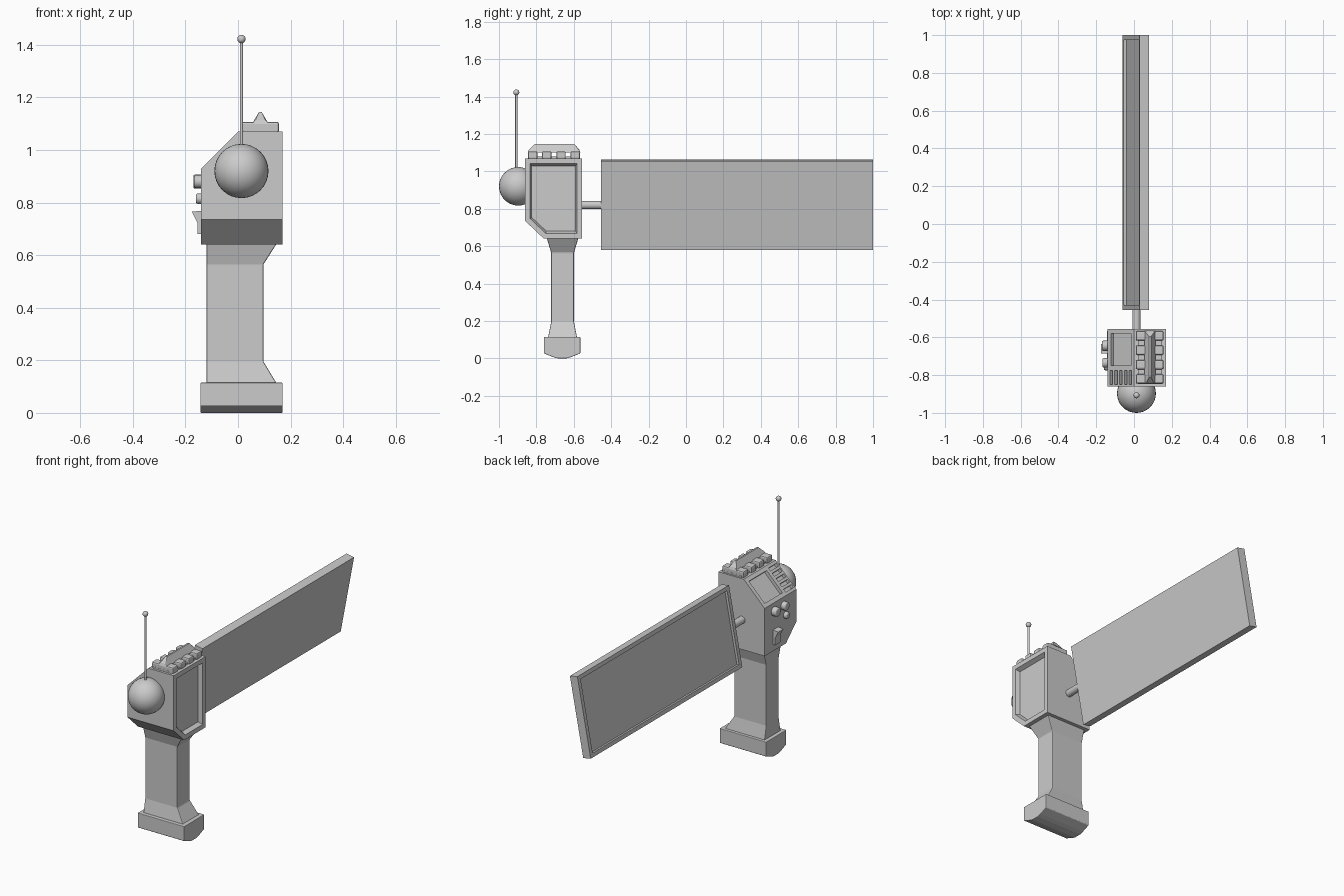
import bpy, bmesh, math
from mathutils import Vector, Matrix

if "Cube" in bpy.data.objects:
    bpy.data.objects.remove(bpy.data.objects["Cube"])


def finish(bm, name, bevel=0.0, smooth=False):
    bmesh.ops.recalc_face_normals(bm, faces=bm.faces[:])
    me = bpy.data.meshes.new(name)
    bm.to_mesh(me)
    bm.free()
    ob = bpy.data.objects.new(name, me)
    bpy.context.collection.objects.link(ob)
    if bevel:
        m = ob.modifiers.new("bevel", 'BEVEL')
        m.width, m.segments, m.limit_method = bevel, 2, 'ANGLE'
    if smooth:
        bpy.ops.object.select_all(action='DESELECT')
        ob.select_set(True)
        bpy.context.view_layer.objects.active = ob
        bpy.ops.object.shade_smooth_by_angle(angle=math.radians(35))
    return ob


def hull(name, pts, bevel=0.0):
    """Convex solid around a few points."""
    bm = bmesh.new()
    for p in pts:
        bm.verts.new(p)
    bmesh.ops.convex_hull(bm, input=bm.verts[:])
    bmesh.ops.dissolve_limit(bm, angle_limit=0.01, verts=bm.verts[:], edges=bm.edges[:])
    return finish(bm, name, bevel)


def box(name, centre, size, rot_y=0.0, bevel=0.0):
    bm = bmesh.new()
    bmesh.ops.create_cube(bm, size=1, matrix=Matrix.Translation(centre)
                          @ Matrix.Rotation(rot_y, 4, 'Y') @ Matrix.Diagonal((*size, 1)))
    return finish(bm, name, bevel)


def rod(name, a, b, r, bevel=0.0, seg=24):
    a, b = Vector(a), Vector(b)
    bm = bmesh.new()
    rot = (b - a).to_track_quat('Z', 'Y').to_matrix().to_4x4()
    bmesh.ops.create_cone(bm, cap_ends=True, segments=seg, radius1=r, radius2=r,
                          depth=(b - a).length, matrix=Matrix.Translation((a + b) / 2) @ rot)
    return finish(bm, name, bevel, True)


def ball(name, centre, r, seg=32):
    bm = bmesh.new()
    bmesh.ops.create_uvsphere(bm, u_segments=seg, v_segments=seg // 2, radius=r,
                              matrix=Matrix.Translation(centre))
    return finish(bm, name, smooth=True)


def cut(ob, cutters):
    for c in cutters:
        m = ob.modifiers.new("cut", 'BOOLEAN')
        m.operation, m.solver, m.object = 'DIFFERENCE', 'EXACT', c
        bpy.context.view_layer.objects.active = ob
        bpy.ops.object.modifier_apply(modifier=m.name)
        bpy.data.objects.remove(c)


# Scanner head: sloped on the left, chamfered under the front
upper = [(0.17, 1.07), (0.0, 1.07), (-0.14, 0.93)]
pts = [(x, y, z) for y in (-0.86, -0.555) for x, z in upper]
pts += [(x, y, z) for x in (-0.14, 0.17)
        for y, z in ((-0.86, 0.735), (-0.76, 0.64), (-0.555, 0.64))]
head = hull("head", pts)

# Side recess with tapered walls
side = [(-0.835, 1.045), (-0.58, 1.045), (-0.58, 0.665), (-0.75, 0.665), (-0.835, 0.745)]
cy, cz = -0.7075, 0.855
cutters = [hull("cut_side", [(x, cy + (y - cy) * s, cz + (z - cz) * s)
                             for x, s in ((0.145, 0.92), (0.18, 1.01)) for y, z in side])]


# Screen recess and vent slots on the slope
def on_slope(t, y):
    k = t / math.sqrt(2)
    return (-0.07 + k, y, 1.0 + k)


tilt45 = -math.pi / 4
cutters.append(box("cut_screen", on_slope(0, -0.665), (0.15, 0.17, 0.04), tilt45))
for i in range(5):
    cutters.append(box("cut_vent", on_slope((i - 2) * 0.036, -0.812), (0.02, 0.075, 0.04), tilt45))
cut(head, cutters)

# Top rail: four crossbars under a tapered ridge
for i in range(4):
    y = -0.82 + i * 0.076
    box(f"rail_bar_{i + 1}", (0.083, y, 1.087), (0.146, 0.05, 0.04), bevel=0.008)
box("rail_base", (0.085, -0.706, 1.07), (0.125, 0.28, 0.02))
hull("rail_ridge", [(0.085 + s * w, y, z) for s in (-1, 1) for w, z, ya, yb in
                    ((0.03, 1.102, -0.845, -0.565), (0.018, 1.115, -0.84, -0.57),
                     (0.005, 1.145, -0.81, -0.595)) for y in (ya, yb)])

# Buttons and trigger on the left
for i, (y, z, r, out) in enumerate([(-0.645, 0.88, 0.027, 0.17), (-0.735, 0.88, 0.025, 0.167),
                                    (-0.755, 0.815, 0.02, 0.16)]):
    rod(f"button_{i + 1}", (-0.13, y, z), (-out, y, z), r, 0.007)
for n, prof in (("upper", [(-0.13, 0.77), (-0.175, 0.765), (-0.155, 0.725), (-0.13, 0.725)]),
                ("lower", [(-0.13, 0.725), (-0.155, 0.725), (-0.155, 0.68), (-0.13, 0.68)])):
    hull(f"trigger_{n}", [(x, y, z) for y in (-0.685, -0.635) for x, z in prof])

# Front globe and aerial
ball("globe", (0.013, -0.897, 0.92), 0.103)
rod("aerial", (0.013, -0.907, 1.0), (0.013, -0.907, 1.42), 0.006, seg=12)
ball("aerial_tip", (0.013, -0.907, 1.422), 0.016, 16)

# Handle: rectangular sections lofted upwards, flared at both ends
bm = bmesh.new()
rings = []
for z, x1, h in ((0.10, 0.148, 0.08), (0.115, 0.145, 0.077), (0.195, 0.097, 0.061),
                 (0.565, 0.097, 0.061), (0.645, 0.148, 0.085)):
    rings.append([bm.verts.new((x, -0.66 + s * h, z)) for x, s in
                  ((-0.12, -1), (x1, -1), (x1, 1), (-0.12, 1))])
for a, b in zip(rings, rings[1:]):
    for k in range(4):
        j = (k + 1) % 4
        bm.faces.new((a[k], a[j], b[j], b[k]))
bm.faces.new(rings[0])
bm.faces.new(rings[-1])
finish(bm, "handle", 0.004)

# Foot with a bowed underside
foot = [(-0.76, 0.115), (-0.76, 0.027), (-0.71, 0.007), (-0.685, 0.0), (-0.64, 0.0),
        (-0.615, 0.007), (-0.565, 0.027), (-0.565, 0.115)]
hull("foot", [(x, y, z) for x in (-0.143, 0.17) for y, z in foot], 0.003)

# Panel arm and tilted panel with recessed face
rod("panel_arm", (0.013, -0.57, 0.82), (0.013, -0.44, 0.82), 0.022)
tilt = math.radians(10.7)
mid = (0.01, 0.2725, 0.8225)
panel = box("panel", mid, (0.051, 1.455, 0.483), tilt)
face = Vector(mid) + Matrix.Rotation(tilt, 3, 'Y') @ Vector((-0.0255, 0, 0))
cut(panel, [box("cut_panel", face, (0.03, 1.405, 0.435), tilt)])
